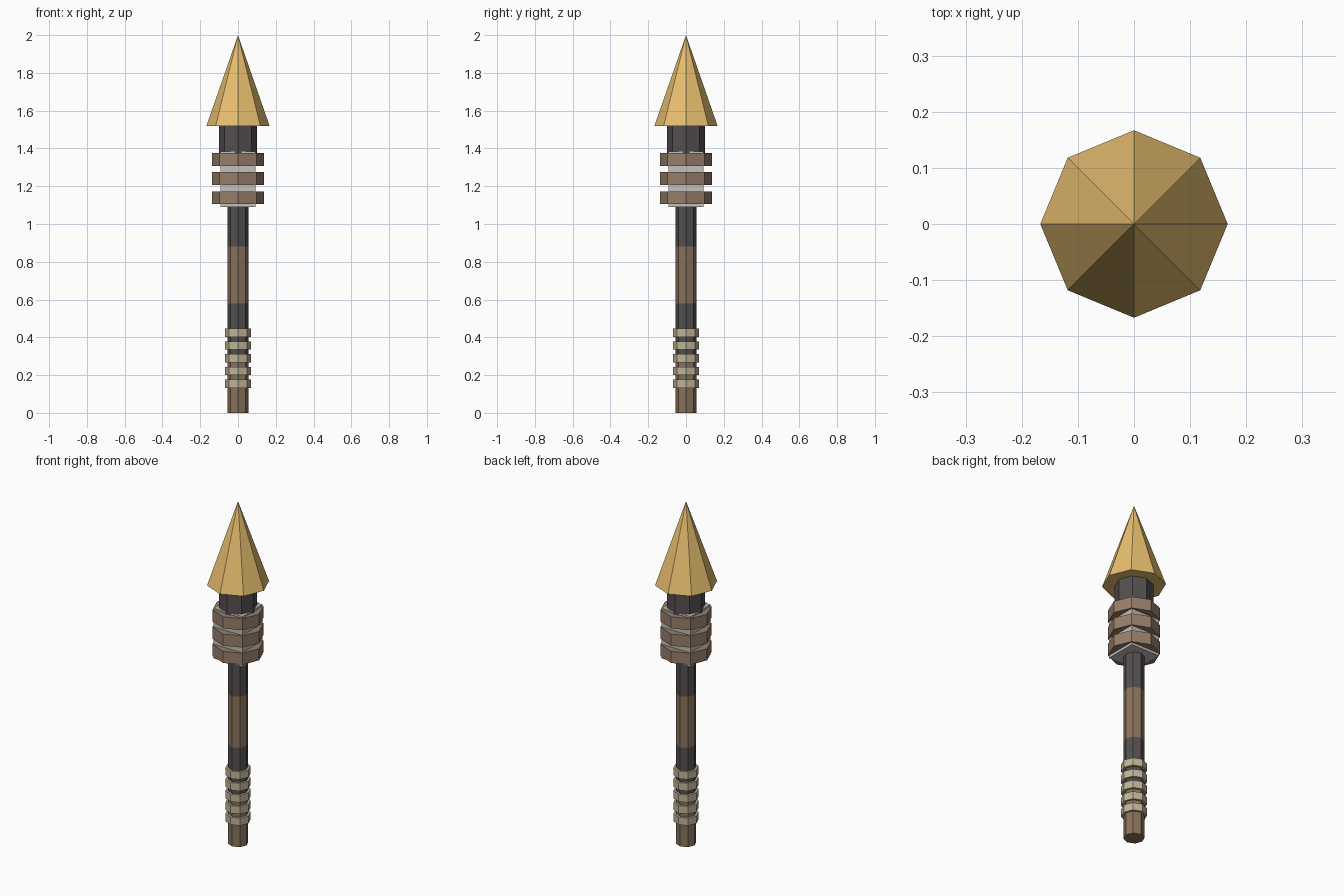
import bpy
import math

if "Cube" in bpy.data.objects:
    bpy.data.objects.remove(bpy.data.objects["Cube"])


def make_mat(name, rgb):
    m = bpy.data.materials.new(name)
    m.diffuse_color = (*rgb, 1)
    m.use_nodes = True
    m.node_tree.nodes["Principled BSDF"].inputs["Base Color"].default_value = m.diffuse_color
    return m


GOLD = make_mat("gold", (0.80, 0.52, 0.16))
WOOD = make_mat("wood", (0.25, 0.17, 0.105))
LEATHER = make_mat("leather", (0.31, 0.21, 0.145))
IRON = make_mat("dark_iron", (0.09, 0.08, 0.078))
BONE = make_mat("bone_wrap", (0.53, 0.46, 0.31))
PALE = make_mat("pale_stone", (0.56, 0.53, 0.49))


def octagon(name, mat, r, z0, z1, r_top=None):
    """Eight-sided prism or cone between two heights, corners on the axes."""
    bpy.ops.mesh.primitive_cone_add(
        vertices=8, radius1=r, radius2=r if r_top is None else r_top,
        depth=z1 - z0, location=(0, 0, (z0 + z1) / 2))
    ob = bpy.context.object
    ob.name = name
    ob.data.materials.append(mat)
    return ob


# Shaft in alternating wood and iron sections
octagon("shaft_butt", WOOD, 0.055, 0.0, 0.28)
octagon("shaft_lower_iron", IRON, 0.055, 0.28, 0.58)
octagon("shaft_middle_wood", WOOD, 0.055, 0.58, 0.88)
octagon("shaft_upper_iron", IRON, 0.055, 0.88, 1.15)

# Grip rings near the butt
for i in range(5):
    z = 0.132 + i * 0.0675
    octagon(f"grip_ring_{i + 1}", BONE, 0.068, z, z + 0.044)

# Square socket block
bpy.ops.mesh.primitive_cube_add(size=1, location=(0, 0, 1.2375))
block = bpy.context.object
block.name = "socket_block"
block.scale = (0.186, 0.186, 0.295)
block.data.materials.append(PALE)

# Leather bands round the block
for i in range(3):
    z = 1.105 + i * 0.101
    octagon(f"socket_band_{i + 1}", LEATHER, 0.137, z, z + 0.068)

# Neck and pointed head
octagon("neck", IRON, 0.101, 1.32, 1.53)
octagon("spear_head", GOLD, 0.167, 1.52, 2.0, r_top=0)
